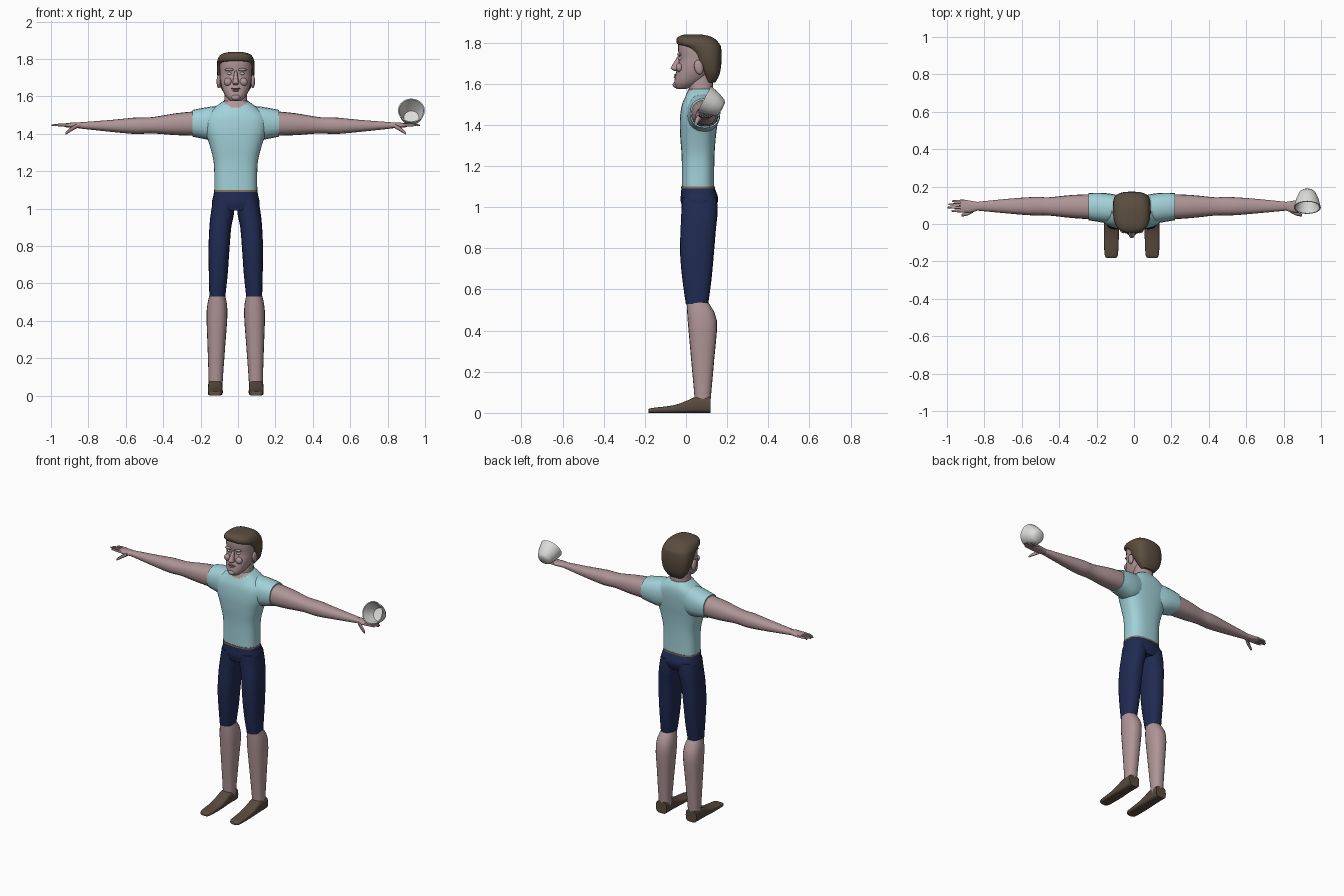
import bpy, bmesh, math
from mathutils import Matrix, Vector

cube = bpy.data.objects.get("Cube")
if cube:
    bpy.data.objects.remove(cube, do_unlink=True)

CENTRE_X = -0.012      # the body stands slightly off centre to make room for the cup
AXES = {"x": (0, 1, 2), "y": (1, 0, 2), "z": (2, 0, 1)}
parts = []


def material(name, red, green, blue):
    mat = bpy.data.materials.new(name)
    mat.use_nodes = True
    colour = (red, green, blue, 1)
    mat.diffuse_color = colour
    shader = next(n for n in mat.node_tree.nodes if n.type == "BSDF_PRINCIPLED")
    shader.inputs["Base Color"].default_value = colour
    return mat


skin = material("skin", .43, .30, .31)
shirt_blue = material("pale blue cloth", .36, .64, .69)
navy = material("navy cloth", .014, .024, .085)
hair_brown = material("hair brown", .105, .075, .05)
shoe_brown = material("shoe brown", .10, .07, .048)
belt_tan = material("belt tan", .25, .16, .09)
eye_grey = material("eye grey", .5, .47, .45)
lip_brown = material("lip brown", .2, .11, .11)
white = material("cup white", .72, .72, .71)


def finish(name, bm, *mats):
    bmesh.ops.recalc_face_normals(bm, faces=bm.faces)
    mesh = bpy.data.meshes.new(name)
    bm.to_mesh(mesh)
    bm.free()
    obj = bpy.data.objects.new(name, mesh)
    bpy.context.collection.objects.link(obj)
    for mat in mats:
        mesh.materials.append(mat)
    parts.append(obj)
    return obj


def smooth_sections(sections, steps):
    """Catmull-Rom interpolation between cross-sections."""
    rows = [Vector(s) for s in sections]
    result = []
    for i in range(len(rows) - 1):
        p, q = rows[i], rows[i + 1]
        before, after = rows[max(i - 1, 0)], rows[min(i + 2, len(rows) - 1)]
        for k in range(steps):
            t = k / steps
            result.append(p + (q - before) * t / 2
                          + (before * 2 - p * 5 + q * 4 - after) * t * t / 2
                          + (p * 3 - before - q * 3 + after) * t ** 3 / 2)
    return result + [rows[-1]]


def loft(name, axis, sections, *mats, side=1, power=.85, sides=20, steps=3):
    """Skin rounded sections given as (position, low, high, low, high)."""
    along, across, other = AXES[axis]
    bm = bmesh.new()
    rings = []
    for t, a0, a1, b0, b1 in smooth_sections(sections, steps):
        ring = []
        for k in range(sides):
            angle = math.tau * k / sides
            c, s = math.cos(angle), math.sin(angle)
            c = math.copysign(abs(c) ** power, c)
            s = math.copysign(abs(s) ** power, s)
            co = [0, 0, 0]
            co[along] = t
            co[across] = (a0 + a1 + (a1 - a0) * c) / 2
            co[other] = (b0 + b1 + (b1 - b0) * s) / 2
            ring.append(bm.verts.new((co[0] * side + CENTRE_X, co[1], co[2])))
        rings.append(ring)
    for low, high in zip(rings, rings[1:]):
        for k in range(sides):
            n = (k + 1) % sides
            bm.faces.new((low[k], low[n], high[n], high[k]))
    bm.faces.new(rings[0])
    bm.faces.new(rings[-1])
    return finish(name, bm, *mats)


def upright(name, sections, *mats, **options):
    """Loft upward from symmetric sections (z, half width, front, back)."""
    return loft(name, "z", [(z, -w, w, f, b) for z, w, f, b in sections], *mats, **options)


def ball(name, centre, radii, mat, tilt=0):
    bm = bmesh.new()
    bmesh.ops.create_uvsphere(bm, u_segments=14, v_segments=9, radius=1)
    place = Matrix.Translation(Vector(centre) + Vector((CENTRE_X, 0, 0)))
    bm.transform(place @ Matrix.Rotation(tilt, 4, "X") @ Matrix.Diagonal((*radii, 1)))
    return finish(name, bm, mat)


# Shirt body, with a skin-coloured V at the front of the collar
shirt = upright("shirt_body", [
    (1.095, .115, -.02, .137), (1.24, .117, -.021, .138), (1.34, .14, -.028, .145),
    (1.42, .165, -.03, .155), (1.49, .165, -.022, .16), (1.54, .115, -.002, .155),
    (1.575, .066, .012, .135)], shirt_blue, skin, power=.75, sides=40, steps=5)
for face in shirt.data.polygons:
    c = face.center
    if c.y < .06 and c.z > 1.53 + .55 * abs(c.x - CENTRE_X):
        face.material_index = 1

# Shorts waist and belt
upright("shorts_waist", [
    (.99, .122, -.015, .14), (1.03, .128, -.026, .156), (1.06, .122, -.025, .152),
    (1.095, .115, -.022, .138)], navy, power=.75)
upright("belt", [(1.09, .117, -.024, .14), (1.1, .117, -.024, .14)],
        belt_tan, power=.75, steps=1)

for label, side in (("left", 1), ("right", -1)):
    # Sleeve, arm and palm
    loft(label + "_sleeve", "x", [
        (.06, .03, .15, 1.38, 1.55), (.12, .005, .163, 1.365, 1.547),
        (.18, .012, .167, 1.375, 1.538), (.23, .02, .165, 1.385, 1.528)],
        shirt_blue, side=side)
    loft(label + "_arm", "x", [
        (.2, .024, .16, 1.39, 1.522), (.32, .032, .155, 1.393, 1.51),
        (.44, .045, .143, 1.402, 1.49), (.5, .046, .145, 1.4, 1.487),
        (.55, .047, .143, 1.4, 1.486), (.66, .056, .135, 1.41, 1.475),
        (.83, .072, .118, 1.428, 1.462)], skin, side=side)
    loft(label + "_palm", "x", [
        (.82, .073, .117, 1.429, 1.461), (.86, .062, .124, 1.431, 1.461),
        (.9, .062, .13, 1.434, 1.458), (.915, .066, .127, 1.438, 1.455)], skin, side=side)
    # Fingers and thumb
    for finger, (y, tip) in enumerate(((.07, .965), (.088, .985), (.105, .98), (.122, .96))):
        loft(f"{label}_finger_{finger}", "x", [
            (.895, y - .008, y + .008, 1.438, 1.456),
            (.94, y - .007, y + .007, 1.44, 1.455),
            (tip, y - .004, y + .004, 1.443, 1.45)], skin, side=side, sides=8, steps=2)
    loft(label + "_thumb", "x", [
        (.85, .06, .085, 1.43, 1.455), (.88, .045, .068, 1.413, 1.437),
        (.91, .04, .053, 1.395, 1.41)], skin, side=side, sides=8, steps=2)

    # Shorts leg, lower leg and shoe
    loft(label + "_shorts_leg", "z", [
        (.53, .056, .141, -.001, .108), (.65, .043, .144, -.018, .124),
        (.78, .034, .146, -.029, .136), (.9, .024, .141, -.026, .146),
        (.97, .01, .134, -.023, .153), (1.05, .004, .121, -.022, .15)],
        navy, side=side, power=.8)
    loft(label + "_lower_leg", "z", [
        (.04, .07, .145, .042, .118), (.09, .069, .145, .04, .122),
        (.27, .056, .151, .024, .138), (.45, .044, .156, .008, .15),
        (.54, .057, .14, .003, .106)], skin, side=side)
    loft(label + "_shoe", "y", [
        (-.183, .09, .13, 0, .016), (-.165, .074, .145, 0, .024),
        (-.06, .069, .149, 0, .037), (.01, .07, .149, 0, .062),
        (.05, .07, .149, 0, .078), (.12, .07, .148, 0, .078)],
        shoe_brown, side=side, power=.55)

    # Ear, eye and brow
    ball(label + "_ear", (side * .091, .062, 1.68), (.012, .022, .036), skin, tilt=.2)
    ball(label + "_eye", (side * .034, -.026, 1.722), (.013, .012, .008), eye_grey)
    ball(label + "_brow", (side * .035, -.032, 1.743), (.024, .011, .008), skin)
    ball(label + "_cheek", (side * .042, -.032, 1.678), (.022, .018, .022), skin)

# Neck and head
upright("neck", [(1.5, .068, .03, .125), (1.56, .063, .014, .132),
                 (1.61, .06, .018, .13), (1.66, .06, .03, .125)], skin)
upright("head", [
    (1.575, .028, -.046, .005), (1.598, .052, -.057, .06), (1.635, .071, -.053, .11),
    (1.68, .083, -.042, .14), (1.72, .086, -.034, .15), (1.77, .087, -.039, .15),
    (1.8, .08, -.034, .14), (1.82, .05, 0, .11)], skin, sides=24)
upright("nose", [(1.662, .011, -.058, -.03), (1.672, .018, -.075, -.02),
                 (1.685, .015, -.071, -.02), (1.735, .007, -.04, -.02)], skin, sides=10)
ball("mouth", (0, -.044, 1.642), (.028, .015, .005), lip_brown)
ball("lower_lip", (0, -.048, 1.632), (.02, .012, .006), skin)
ball("chin", (0, -.045, 1.595), (.026, .02, .017), skin)

# Hair cap, hanging lower at the back
upright("hair", [
    (1.605, .05, .1, .142), (1.645, .08, .085, .163), (1.7, .097, .05, .172),
    (1.745, .101, .03, .173), (1.778, .1, -.01, .17), (1.793, .098, -.042, .163),
    (1.818, .086, -.046, .14), (1.832, .062, -.03, .11), (1.838, .03, -.01, .08)],
    hair_brown, power=.72, sides=24)

# Hollow cup balanced on the left hand, opening forward and up
profile = [(0, -.1), (.032, -.098), (.044, -.088), (.06, -.05), (.072, 0),
           (.066, 0), (.054, -.048), (.04, -.08), (0, -.084)]
bm = bmesh.new()
points = [bm.verts.new((r, 0, z)) for r, z in profile]
edges = [bm.edges.new(pair) for pair in zip(points, points[1:])]
bmesh.ops.spin(bm, geom=points + edges, cent=(0, 0, 0), axis=(0, 0, 1),
               angle=math.tau, steps=28, use_duplicate=False)
bmesh.ops.remove_doubles(bm, verts=bm.verts, dist=.0005)
bm.transform(Matrix.Translation((.927, .088, 1.525))
             @ Matrix.Rotation(math.radians(62), 4, "X"))
finish("cup", bm, white)

# Smooth shading with sharp rims kept
bpy.ops.object.select_all(action="DESELECT")
for obj in parts:
    obj.select_set(True)
bpy.context.view_layer.objects.active = parts[0]
bpy.ops.object.shade_smooth_by_angle(angle=math.radians(50))
